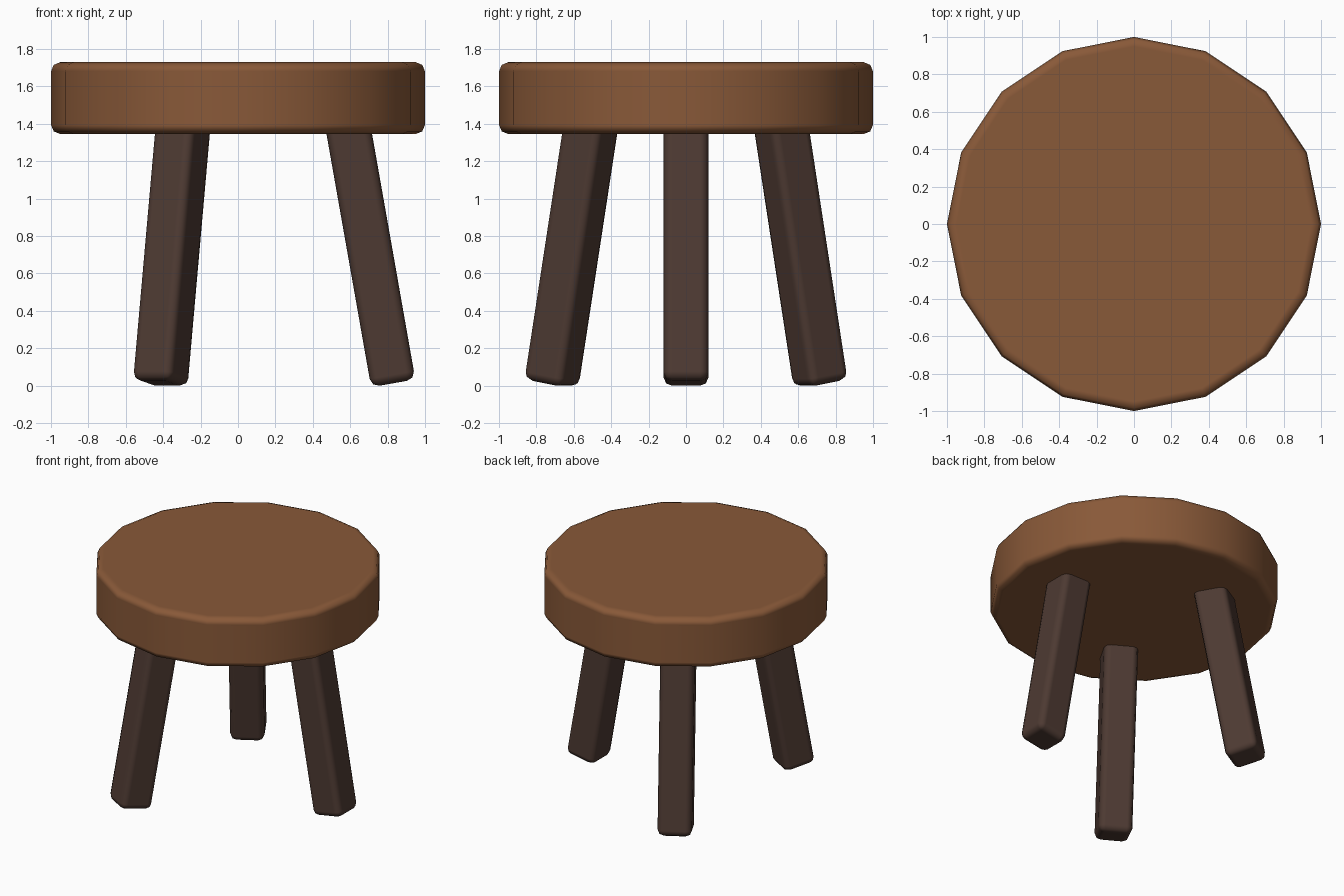
import bpy
from math import radians, cos, sin

cube = bpy.data.objects.get("Cube")
if cube:
    bpy.data.objects.remove(cube, do_unlink=True)


def make_material(name, rgb):
    mat = bpy.data.materials.new(name)
    mat.use_nodes = True
    color = (*rgb, 1.0)
    mat.diffuse_color = color
    bsdf = next(n for n in mat.node_tree.nodes if n.type == 'BSDF_PRINCIPLED')
    bsdf.inputs["Base Color"].default_value = color
    bsdf.inputs["Roughness"].default_value = 0.8
    return mat


def finish(obj, name, mat, bevel):
    """Name, colour, round the hard edges and smooth the shading."""
    obj.name = name
    obj.data.materials.append(mat)
    obj.data.shade_smooth()
    mod = obj.modifiers.new("rounded_edges", 'BEVEL')
    mod.width = bevel
    mod.segments = 2
    mod.limit_method = 'ANGLE'
    mod.angle_limit = radians(30)
    mod.harden_normals = True


seat_wood = make_material("warm brown wood", (0.25, 0.10, 0.04))
leg_wood = make_material("dark brown wood", (0.075, 0.042, 0.032))

# Seat: thick sixteen-sided disc
SEAT_BOTTOM, SEAT_TOP = 1.345, 1.73
bpy.ops.mesh.primitive_cylinder_add(
    vertices=16, radius=1.0, depth=SEAT_TOP - SEAT_BOTTOM,
    location=(0, 0, (SEAT_BOTTOM + SEAT_TOP) / 2))
finish(bpy.context.object, "seat", seat_wood, 0.05)

# Legs: three square posts splayed outward, set into the seat
SPLAY = radians(10)
LENGTH, WIDTH = 1.45, 0.24
FOOT_RADIUS, FOOT_Z = 0.83, 0.013
mid_radius = FOOT_RADIUS - sin(SPLAY) * LENGTH / 2
mid_z = FOOT_Z + cos(SPLAY) * LENGTH / 2
for name, degrees in (("left_leg", 0), ("back_right_leg", 120), ("front_right_leg", 240)):
    turn = radians(degrees)
    bpy.ops.mesh.primitive_cube_add(
        size=1,
        location=(mid_radius * cos(turn), mid_radius * sin(turn), mid_z),
        rotation=(0, -SPLAY, turn))
    leg = bpy.context.object
    leg.scale = (WIDTH, WIDTH, LENGTH)
    bpy.ops.object.transform_apply(location=False, rotation=False, scale=True)
    finish(leg, name, leg_wood, 0.045)
